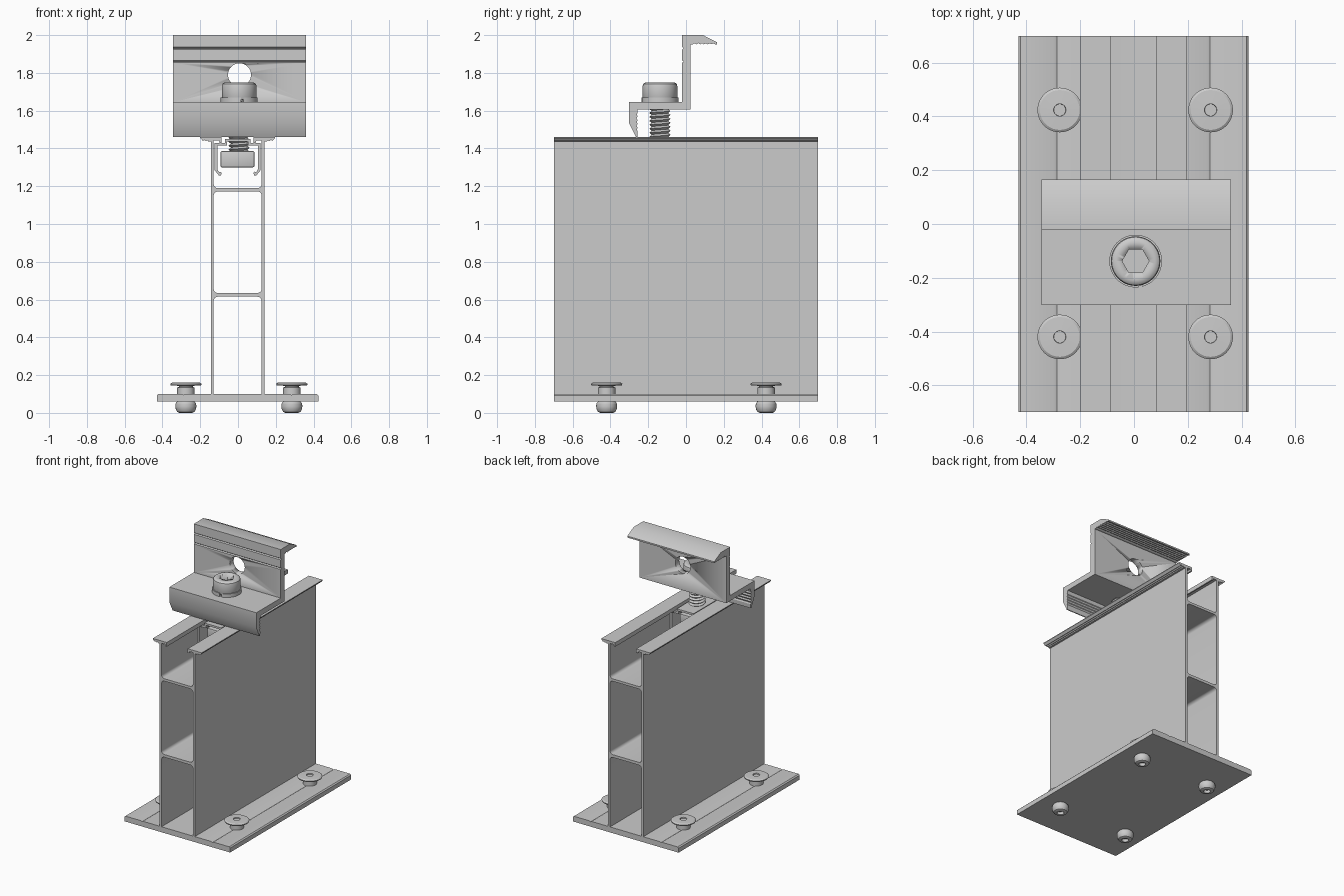
import bpy, bmesh, math
from mathutils import Matrix, Vector

if "Cube" in bpy.data.objects:
    bpy.data.objects.remove(bpy.data.objects["Cube"])

ALONG_Y = Matrix(((1, 0, 0, 0), (0, 0, -1, 0), (0, 1, 0, 0), (0, 0, 0, 1)))  # profile in x,z
ALONG_X = Matrix(((0, 0, 1, 0), (1, 0, 0, 0), (0, 1, 0, 0), (0, 0, 0, 1)))   # profile in y,z
ALONG_Z = Matrix.Identity(4)                                                 # profile in x,y
BX, BY = 0.006, -0.138  # bolt axis


def activate(ob):
    bpy.ops.object.select_all(action='DESELECT')
    ob.select_set(True)
    bpy.context.view_layer.objects.active = ob


def finish(ob, bm, angle=30):
    bmesh.ops.remove_doubles(bm, verts=bm.verts, dist=1e-5)
    bmesh.ops.recalc_face_normals(bm, faces=bm.faces)
    bm.to_mesh(ob.data)
    bm.free()
    activate(ob)
    bpy.ops.object.shade_smooth_by_angle(angle=math.radians(angle))
    return ob


def new_object(name, bm):
    ob = bpy.data.objects.new(name, bpy.data.meshes.new(name))
    bpy.context.collection.objects.link(ob)
    return finish(ob, bm)


def prism(name, loops, depth, frame, loc=(0, 0, 0)):
    """Extrude closed 2D loops (inner loops become holes)."""
    cu = bpy.data.curves.new(name, 'CURVE')
    cu.dimensions, cu.fill_mode, cu.extrude = '2D', 'BOTH', depth / 2
    for loop in loops:
        sp = cu.splines.new('POLY')
        sp.points.add(len(loop) - 1)
        for p, (a, b) in zip(sp.points, loop):
            p.co = (a, b, 0, 1)
        sp.use_cyclic_u = True
    ob = bpy.data.objects.new(name, cu)
    bpy.context.collection.objects.link(ob)
    activate(ob)
    bpy.ops.object.convert(target='MESH')
    ob = bpy.context.view_layer.objects.active
    bm = bmesh.new()
    bm.from_mesh(ob.data)
    bm.transform(Matrix.Translation(loc) @ frame)
    return finish(ob, bm)


def lathe(name, profile, loc, n=40):
    bm = bmesh.new()
    vs = [bm.verts.new((r, 0, z)) for r, z in profile]
    es = [bm.edges.new(p) for p in zip(vs, vs[1:])]
    bmesh.ops.spin(bm, geom=vs + es, axis=(0, 0, 1), cent=(0, 0, 0),
                   angle=2 * math.pi, steps=n, use_duplicate=False)
    bm.transform(Matrix.Translation(loc))
    return new_object(name, bm)


def cut(ob, cutter):
    mod = ob.modifiers.new('cut', 'BOOLEAN')
    mod.object, mod.operation, mod.solver = cutter, 'DIFFERENCE', 'EXACT'
    activate(ob)
    bpy.ops.object.modifier_apply(modifier='cut')
    bpy.data.objects.remove(cutter)


def arc(cx, cy, r, a0, a1, n):
    return [(cx + r * math.cos(math.radians(a0 + (a1 - a0) * i / n)),
             cy + r * math.sin(math.radians(a0 + (a1 - a0) * i / n))) for i in range(n + 1)]


def mirrored(half):
    return half + [(-x, z) for x, z in reversed(half)]


# Rail: base plate, twin walls, two shelves and top flanges in one extrusion
w, f = 0.127, 0.022
outer = mirrored([(.428, .06), (.428, .092), (.42, .1), (.295, .1), (.285, .095), (.275, .1),
                  (.142, .1), (.142, 1.437), (.155, 1.437), (.16, 1.443), (.168, 1.438),
                  (.176, 1.445), (.184, 1.44), (.198, 1.455), (.198, 1.46), (.085, 1.46),
                  (.085, 1.43), (.095, 1.43), (.1, 1.443), (w, 1.443)]
                 + arc(w - f, 1.19 + f, f, 0, -90, 5))
lower = mirrored([(w, .1)] + arc(w - f, .615 - f, f, 0, 90, 5))
upper = mirrored(arc(w - f, .635 + f, f, -90, 0, 5) + arc(w - f, 1.172 - f, f, 0, 90, 5))
prism("rail", [outer, lower, upper], 1.4, ALONG_Y, (-.002, 0, 0))

# Clamp: stepped profile with gripping teeth and two scribed grooves
teeth_top = [(.155 - .01 * i, 1.951 + .006 * (i % 2)) for i in range(13)]
teeth_lip = [(-.256 - .005 * (i % 2), 1.49 + .01 * i) for i in range(11)]
profile = [(-.02, 2.0), (.09, 2.0), (.165, 1.962), (.165, 1.951)] + teeth_top + [
    (.025, 1.951), (.025, 1.605), (-.256, 1.605)] + teeth_lip[::-1] + [
    (-.258, 1.46), (-.265, 1.46), (-.302, 1.535), (-.302, 1.645), (-.02, 1.645)]
for z in (1.86, 1.93):
    profile += [(-.02, z - .006), (-.012, z), (-.02, z + .006)]
clamp = prism("clamp", [profile], .704, ALONG_X, (.008, 0, 0))
cut(clamp, prism("hole_cutter", [arc(.008, 1.79, .061, 0, 350, 35)], .3, ALONG_Y))

# Bolt head with hex socket
head = lathe("bolt_head", [(0, 1.66), (.09, 1.66), (.092, 1.664), (.092, 1.73), (.089, 1.741),
                           (.082, 1.747), (.072, 1.75), (0, 1.75)], (BX, BY, 0), 48)
cut(head, prism("socket_cutter", [arc(BX, BY, .05, 0, 300, 5)], .1, ALONG_Z, (0, 0, 1.745)))

# Split spring washer
prism("spring_washer", [arc(BX, BY, .098, -76, 276, 48) + arc(BX, BY, .06, 276, -76, 48)],
      .026, ALONG_Z, (0, 0, 1.658))

# Threaded shank as a true helix
n, turns, pitch = 28, 16, .021
bm = bmesh.new()


def helix(r, z0):
    return [bm.verts.new((BX + r * math.cos(2 * math.pi * j / n), BY + r * math.sin(2 * math.pi * j / n),
                          z0 + pitch * j / n)) for j in range(n * turns + 1)]


crest, root = helix(.056, 1.32), helix(.044, 1.32 + pitch / 2)
for j in range(n * turns):
    bm.faces.new((crest[j], crest[j + 1], root[j + 1], root[j]))
    if j + n + 1 < len(crest):
        bm.faces.new((root[j], root[j + 1], crest[j + n + 1], crest[j + n]))
new_object("bolt_thread", bm)

# Clip hanging under the flanges, with curled hooks
clip = mirrored([(.068, 1.45), (.068, 1.43), (.122, 1.43), (.122, 1.285), (.1, 1.258), (.088, 1.258),
                 (.084, 1.27), (.09, 1.277), (.098, 1.274), (.107, 1.288), (.107, 1.415), (.055, 1.415),
                 (.055, 1.436)])
prism("channel_clip", [clip], .3, ALONG_Y, (-.002, BY, 0))

# Square nut inside the clip
bm = bmesh.new()
bmesh.ops.create_cube(bm, size=1, matrix=Matrix.Translation((-.003, BY, 1.343)) @
                      Matrix.Diagonal((.18, .18, .086, 1)))
bmesh.ops.bevel(bm, geom=bm.edges[:], offset=.008, segments=2, affect='EDGES', profile=.5)
new_object("square_nut", bm)

# Four blind rivets through the base plate
rivet = [(0, .155), (.022, .155), (.023, .162), (.074, .16), (.083, .154), (.081, .146), (.037, .143),
         (.037, .137), (.046, .134), (.046, .06), (.054, .05), (.056, .035), (.053, .018), (.045, .005),
         (.034, 0), (.023, 0), (.02, .02), (0, .02)]
for side, x in (("left", -.276), ("right", .285)):
    for end, y in (("front", -.42), ("back", .424)):
        lathe(f"rivet_{end}_{side}", rivet, (x, y, 0))
